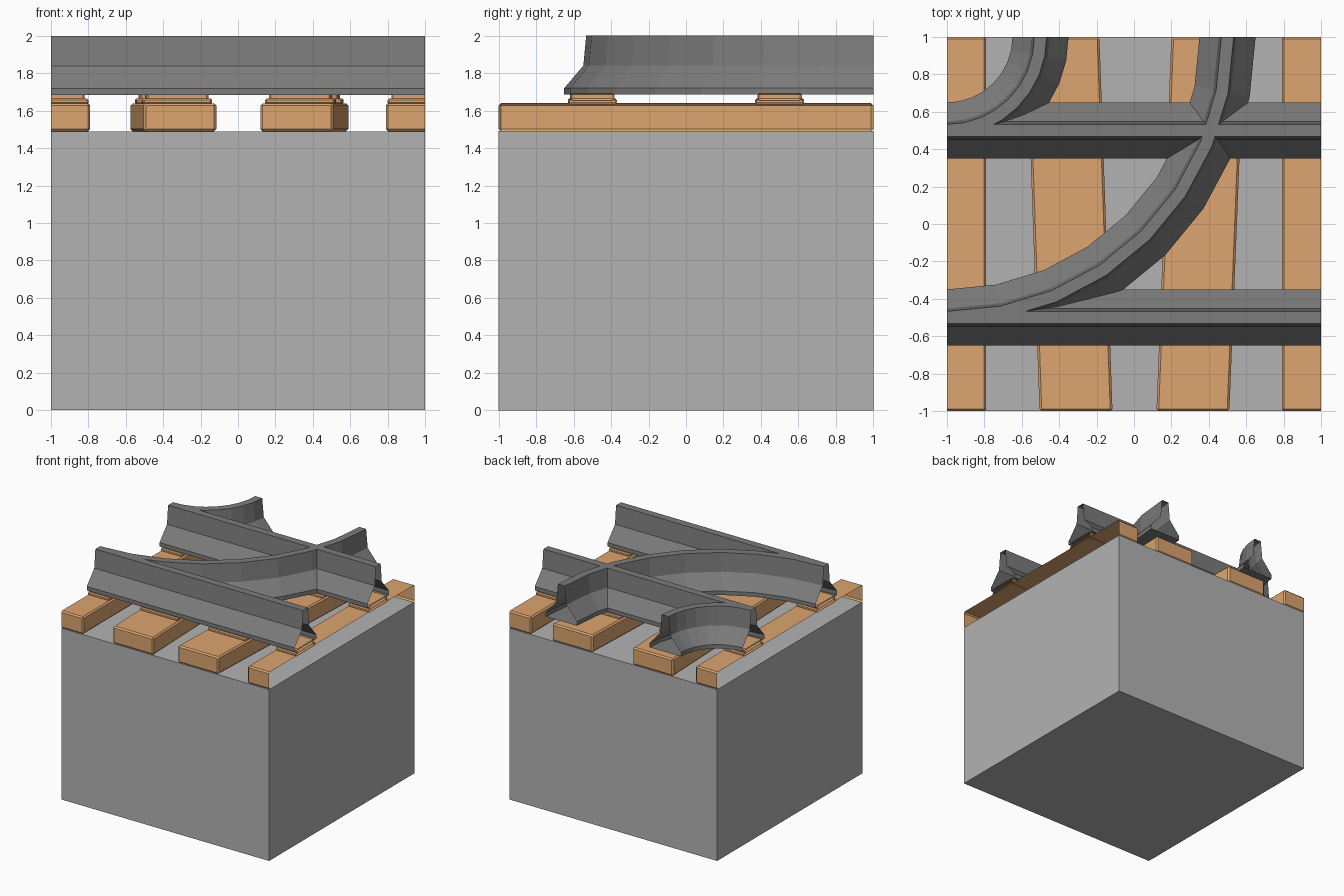
import bpy, bmesh
from math import sin, cos, pi
from mathutils import Vector

if "Cube" in bpy.data.objects:
    bpy.data.objects.remove(bpy.data.objects["Cube"])


def material(name, colour):
    m = bpy.data.materials.new(name)
    m.diffuse_color = (*colour, 1)
    m.use_nodes = True
    m.node_tree.nodes["Principled BSDF"].inputs["Base Color"].default_value = m.diffuse_color
    return m


WOOD = material("wood", (0.72, 0.376, 0.16))
IRON = material("dark_iron", (0.2, 0.2, 0.2))
STONE = material("light_grey", (0.45, 0.45, 0.45))


def finish(name, bm, mat):
    bmesh.ops.recalc_face_normals(bm, faces=bm.faces)
    me = bpy.data.meshes.new(name)
    bm.to_mesh(me)
    bm.free()
    ob = bpy.data.objects.new(name, me)
    bpy.context.collection.objects.link(ob)
    me.materials.append(mat)
    return ob


def block(name, centre, size, mat, bevel=0.0, skew=0.0):
    """Bevelled box, skewed along y, trimmed open at the tile sides x = +-1."""
    bm = bmesh.new()
    bmesh.ops.create_cube(bm, size=1)
    bmesh.ops.scale(bm, vec=size, verts=bm.verts)
    if bevel:
        bmesh.ops.bevel(bm, geom=bm.edges[:], offset=bevel, segments=1,
                        affect='EDGES', profile=0.5)
    for v in bm.verts:
        v.co.x += skew * v.co.y
        v.co += Vector(centre)
    bmesh.ops.recalc_face_normals(bm, faces=bm.faces)
    for s in (-1, 1):
        if max(s * v.co.x for v in bm.verts) > 1.001:
            bmesh.ops.bisect_plane(bm, geom=bm.verts[:] + bm.edges[:] + bm.faces[:],
                                   plane_co=(s, 0, 0), plane_no=(s, 0, 0),
                                   clear_outer=True)
    return finish(name, bm, mat)


# rail cross-section: sideways offset and height
HALF = [(0.15, 1.685), (0.15, 1.72), (0.048, 1.84), (0.033, 2.0)]
PROFILE = HALF + [(-u, z) for u, z in reversed(HALF)]


def rail(name, path):
    """Sweep the open-ended section along (point, side direction) pairs."""
    bm = bmesh.new()
    rings = [[bm.verts.new((p[0] + n[0] * u, p[1] + n[1] * u, z)) for u, z in PROFILE]
             for p, n in path]
    k = len(PROFILE)
    for a, b in zip(rings, rings[1:]):
        for i in range(k):
            j = (i + 1) % k
            bm.faces.new((a[i], a[j], b[j], b[i]))
    return finish(name, bm, IRON)


def arc(radius, segments=8):
    """Quarter circle about the back left corner."""
    dirs = [(sin(i * pi / 2 / segments), -cos(i * pi / 2 / segments))
            for i in range(segments + 1)]
    return [((-1 + radius * c, 1 + radius * s), (c, s)) for c, s in dirs]


# base block
block("base", (0, 0, 0.745), (2, 2, 1.49), STONE)

# sleepers with stepped rail plates; the outer ones are cut at the tile sides
for label, x, width, skew in (("left_edge", -1, 0.42, 0), ("left", -0.345, 0.39, -0.035),
                              ("right", 0.355, 0.39, 0.04), ("right_edge", 1, 0.42, 0)):
    block(label + "_sleeper", (x, 0, 1.565), (width, 2, 0.15), WOOD, 0.012, skew)
    for end, y in (("front", -0.5), ("back", 0.5)):
        px = x + skew * y
        block(f"{label}_{end}_plate", (px, y, 1.65), (width - 0.02, 0.262, 0.03),
              WOOD, 0.008, skew)
        block(f"{label}_{end}_plate_top", (px, y, 1.675), (width - 0.06, 0.238, 0.04),
              WOOD, 0.01, skew)

# straight rails
for end, y in (("front", -0.5), ("back", 0.5)):
    rail(end + "_straight_rail", [((-1, y), (0, 1)), ((1, y), (0, 1))])

# curved rails
rail("outer_curved_rail", arc(1.5))
rail("inner_curved_rail", arc(0.5))
